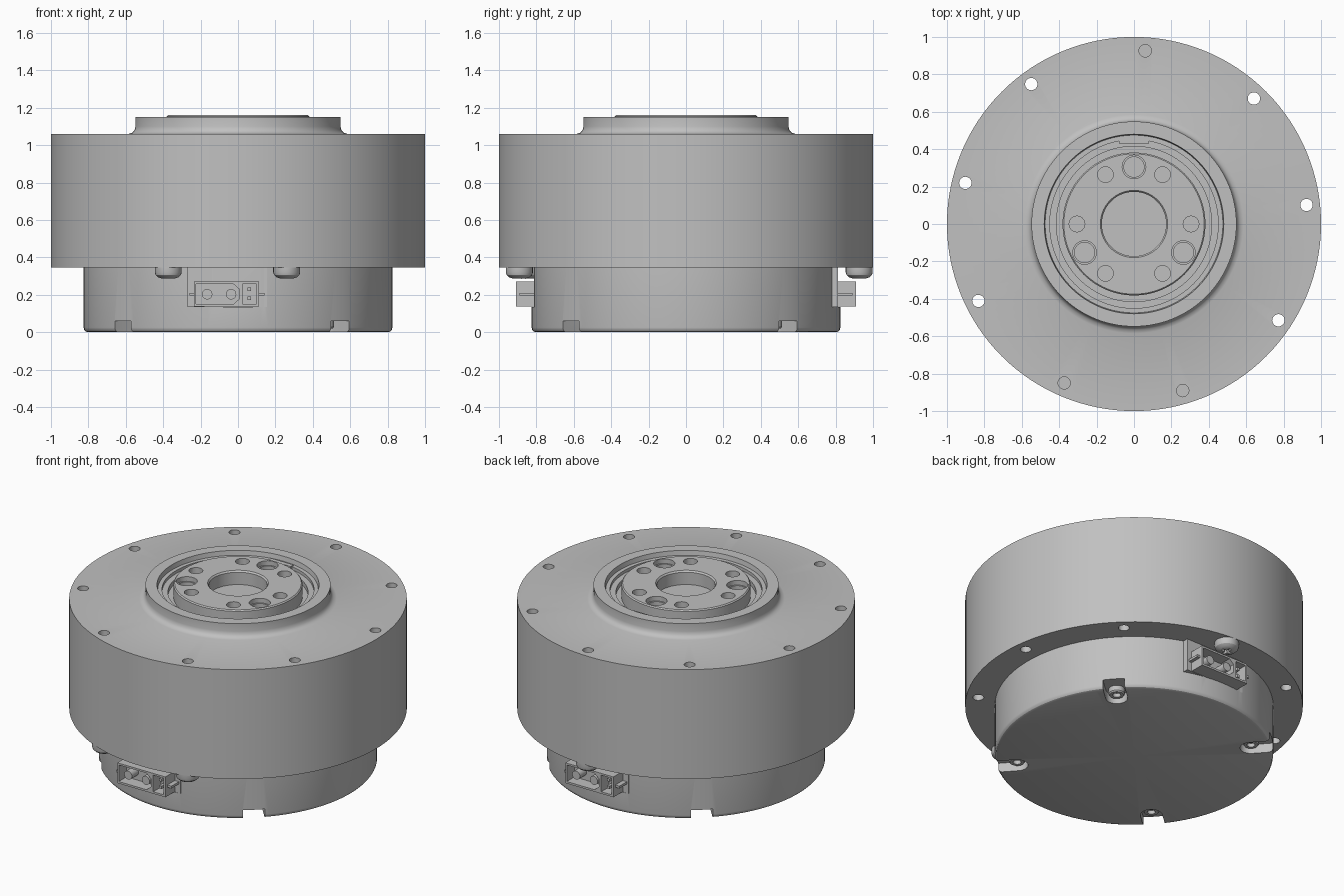
import bpy, bmesh
from math import cos, sin, pi, radians, tau
from mathutils import Matrix

if "Cube" in bpy.data.objects:
    bpy.data.objects.remove(bpy.data.objects["Cube"], do_unlink=True)

grey = bpy.data.materials.new("machined grey")
grey.use_nodes = True
GREY = (0.53, 0.53, 0.53, 1)
grey.diffuse_color = GREY
grey.node_tree.nodes["Principled BSDF"].inputs["Base Color"].default_value = GREY


def finish(bm, name):
    bmesh.ops.remove_doubles(bm, verts=bm.verts, dist=1e-5)
    bmesh.ops.recalc_face_normals(bm, faces=bm.faces)
    mesh = bpy.data.meshes.new(name)
    bm.to_mesh(mesh)
    bm.free()
    mesh.materials.append(grey)
    obj = bpy.data.objects.new(name, mesh)
    bpy.context.collection.objects.link(obj)
    return obj


def lathe(name, profile, steps=128):
    """Spin a (radius, z) profile around z."""
    bm = bmesh.new()
    vs = [bm.verts.new((r, 0, z)) for r, z in profile]
    es = [bm.edges.new(p) for p in zip(vs, vs[1:])]
    bmesh.ops.spin(bm, geom=vs + es, cent=(0, 0, 0), axis=(0, 0, 1),
                   angle=tau, steps=steps, use_merge=True)
    return finish(bm, name)


def prism(name, outlines, lo, hi, axis="z"):
    """Extrude one or more separate outlines along z or y."""
    bm = bmesh.new()
    for outline in outlines:
        def ring(t):
            return [bm.verts.new((a, b, t) if axis == "z" else (a, t, b)) for a, b in outline]
        low, high = ring(lo), ring(hi)
        bm.faces.new(low)
        bm.faces.new(high)
        n = len(low)
        for i in range(n):
            j = (i + 1) % n
            bm.faces.new((low[i], low[j], high[j], high[i]))
    return finish(bm, name)


def rect(x0, x1, y0, y1):
    return [(x0, y0), (x1, y0), (x1, y1), (x0, y1)]


def circle(r, x=0, y=0, n=32):
    return [(x + r * cos(tau * i / n), y + r * sin(tau * i / n)) for i in range(n)]


def polar(r, degrees):
    return r * cos(radians(degrees)), r * sin(radians(degrees))


def cut(obj, cutter):
    mod = obj.modifiers.new("cut", "BOOLEAN")
    mod.operation, mod.solver, mod.object = "DIFFERENCE", "EXACT", cutter
    bpy.context.view_layer.objects.active = obj
    bpy.ops.object.modifier_apply(modifier=mod.name)
    bpy.data.objects.remove(cutter, do_unlink=True)


def smooth(obj):
    bpy.ops.object.select_all(action="DESELECT")
    obj.select_set(True)
    bpy.context.view_layer.objects.active = obj
    bpy.ops.object.shade_smooth_by_angle(angle=radians(30))


parts = []

# Main drum with filleted collar and stepped recess
drum = lathe("drum_housing", [
    (0, 0.345), (1, 0.345), (1, 1.06), (0.585, 1.06), (0.565, 1.067), (0.553, 1.08),
    (0.548, 1.10), (0.548, 1.15), (0.48, 1.15), (0.475, 1.12), (0.45, 1.12),
    (0.45, 1.10), (0.415, 1.10), (0.415, 1.07), (0, 1.07)])
BOLT_ANGLES = [6.3 + 40 * i for i in range(9)]
cut(drum, prism("bolt_hole_cutter",
                [circle(0.033, *polar(0.928, a), 24) for a in BOLT_ANGLES], 0.2, 1.2))
parts.append(drum)

# Small key in the collar recess
parts.append(prism("collar_key", [rect(-0.08, 0.08, 0.43, 0.46)], 1.09, 1.125))

# Output disc with centre bore, six small holes and three large ones
disc = lathe("output_disc", [
    (0.172, 1.06), (0.172, 1.15), (0.18, 1.16), (0.375, 1.16), (0.382, 1.153),
    (0.382, 1.06), (0.172, 1.06)], 96)
cut(disc, prism("disc_hole_cutter",
                [circle(0.042, *polar(0.305, 60 * i), 24) for i in range(6)]
                + [circle(0.063, *polar(0.305, 90 + 120 * i)) for i in range(3)], 1, 1.3))
parts.append(disc)
for i in range(3):
    sleeve = lathe("large_hole_step", [
        (0.054, 1.065), (0.054, 1.13), (0.066, 1.13), (0.066, 1.065), (0.054, 1.065)], 32)
    x, y = polar(0.305, 90 + 120 * i)
    sleeve.data.transform(Matrix.Translation((x, y, 0)))
    parts.append(sleeve)

# Base cover with rounded lower edge
base = lathe("base_cover", [
    (0, 0), (0.803, 0), (0.816, 0.005), (0.823, 0.014), (0.825, 0.025),
    (0.825, 0.37), (0, 0.37)])
SLOT_W = 0.065
slot = [(1, SLOT_W)] + [
    (0.70 + SLOT_W * cos(pi / 2 + pi * i / 12), SLOT_W * sin(pi / 2 + pi * i / 12))
    for i in range(13)] + [(1, -SLOT_W)]
NOTCH_ANGLES = [41.6 + 90 * i for i in range(4)]
for a in NOTCH_ANGLES:
    cutter = prism("notch_cutter", [slot], -0.1, 0.06)
    cutter.data.transform(Matrix.Rotation(radians(a), 4, "Z"))
    cut(base, cutter)
for turn in (0, pi):
    cutter = prism("connector_flat_cutter", [rect(-0.27, 0.155, 0.135, 0.4)], -1, -0.813, "y")
    cutter.data.transform(Matrix.Rotation(turn, 4, "Z"))
    cut(base, cutter)
parts.append(base)

# Socket screws inside the base notches
for a in NOTCH_ANGLES:
    screw = lathe("notch_screw", [
        (0, 0.045), (0.024, 0.045), (0.024, 0.02), (0.042, 0.02), (0.048, 0.028),
        (0.048, 0.065), (0, 0.065)], 24)
    x, y = polar(0.70, a)
    screw.data.transform(Matrix.Translation((x, y, 0)))
    parts.append(screw)

# Domed cross-head screws below the flange
for i in (2, 6, 7):
    screw = lathe("flange_screw", [
        (0, 0.285), (0.035, 0.287), (0.055, 0.294), (0.068, 0.306), (0.072, 0.32),
        (0.072, 0.35), (0.033, 0.35), (0.033, 0.8), (0, 0.8)], 24)
    for w, d in ((0.035, 0.009), (0.009, 0.035)):
        cut(screw, prism("cross_cutter", [rect(-w, w, -d, d)], 0.2, 0.31))
    x, y = polar(0.928, BOLT_ANGLES[i])
    screw.data.transform(Matrix.Translation((x, y, 0)))
    parts.append(screw)


def connector(side, turn):
    """Power and signal socket on a flat boss, built at the front and turned."""
    boss = prism(side + "_connector_boss", [rect(-0.27, 0.155, 0.135, 0.36)], -0.813, -0.7, "y")
    shell = prism(side + "_connector_shell", [rect(-0.236, 0.112, 0.137, 0.27)], -0.91, -0.8, "y")
    power = [(-0.225, 0.15), (-0.025, 0.15), (0.007, 0.178),
             (0.007, 0.23), (-0.025, 0.258), (-0.225, 0.258)]
    cut(shell, prism("socket_cutter", [power, rect(0.024, 0.1, 0.15, 0.258)], -1, -0.83, "y"))
    pins = prism(side + "_power_pins",
                 [circle(0.028, x, 0.203, 20) for x in (-0.165, -0.037)], -0.9, -0.82, "y")
    signal = prism(side + "_signal_pins",
                   [rect(0.052, 0.07, z, z + 0.018) for z in (0.172, 0.22)], -0.89, -0.82, "y")
    tabs = prism(side + "_side_tabs",
                 [rect(-0.258, -0.23, 0.195, 0.21), rect(0.105, 0.142, 0.195, 0.21)],
                 -0.89, -0.8, "y")
    for obj in (boss, shell, pins, signal, tabs):
        obj.data.transform(Matrix.Rotation(turn, 4, "Z"))
        parts.append(obj)


connector("front", 0)
connector("back", pi)

for part in parts:
    smooth(part)
